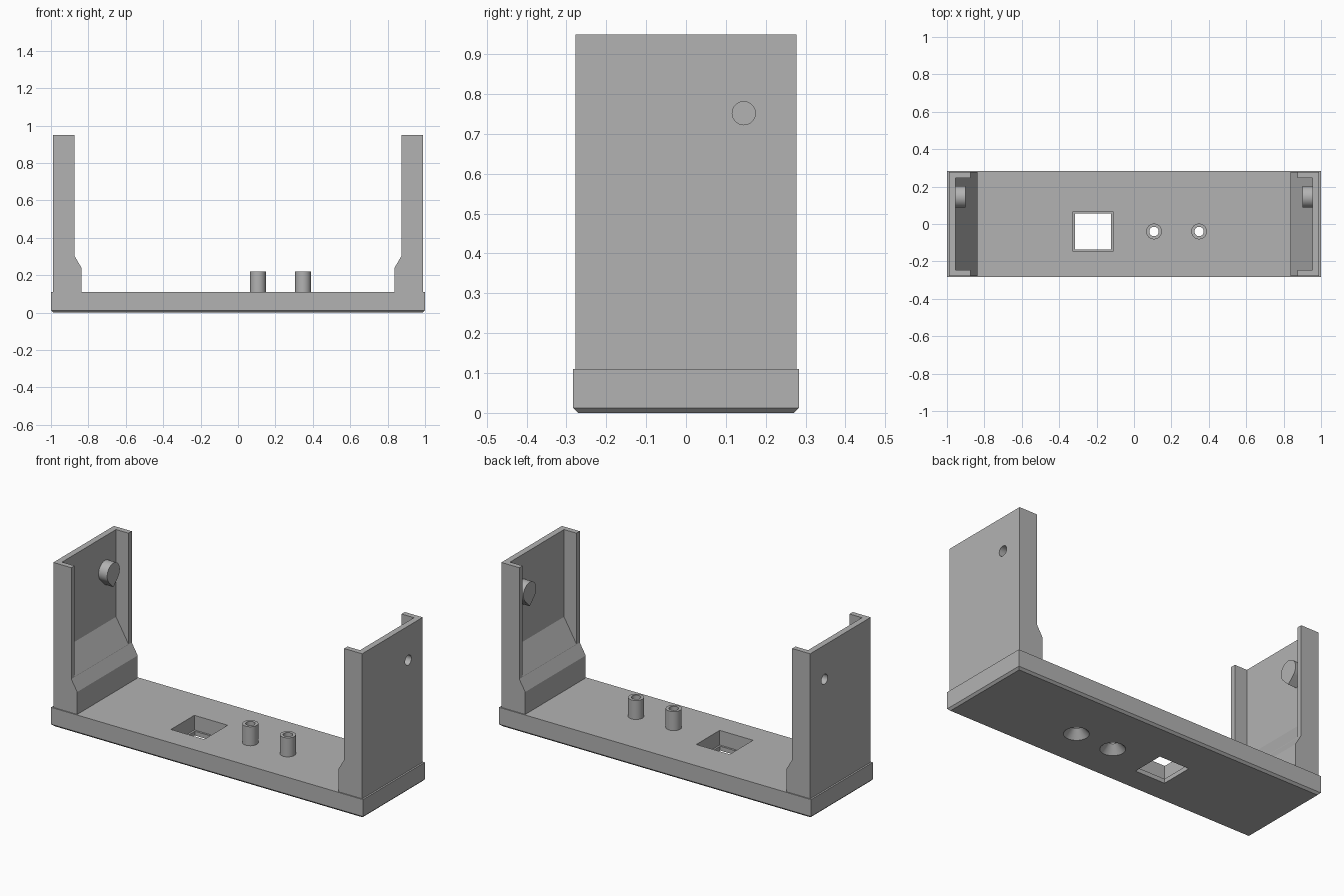
import bpy, bmesh, math
from mathutils import Vector

cube = bpy.data.objects.get("Cube")
if cube:
    bpy.data.objects.remove(cube, do_unlink=True)

GREY = (0.45, 0.45, 0.45, 1)
grey = bpy.data.materials.new("plain grey")
grey.use_nodes = True
grey.diffuse_color = GREY
grey.node_tree.nodes["Principled BSDF"].inputs["Base Color"].default_value = GREY


def add(name, bm):
    bmesh.ops.recalc_face_normals(bm, faces=bm.faces)
    mesh = bpy.data.meshes.new(name)
    bm.to_mesh(mesh)
    bm.free()
    mesh.materials.append(grey)
    ob = bpy.data.objects.new(name, mesh)
    bpy.context.collection.objects.link(ob)
    return ob


def prism(name, points, axis, start, end, bevel=0):
    """Extrude a flat outline along x, y or z."""
    bm = bmesh.new()

    def place(p, h):
        return {"x": (h, *p), "y": (p[0], h, p[1]), "z": (*p, h)}[axis]
    face = bm.faces.new([bm.verts.new(place(p, start)) for p in points])
    rim = list(face.edges)
    top = bmesh.ops.extrude_face_region(bm, geom=[face], use_keep_orig=True)["geom"]
    shift = Vector(place((0, 0), end - start))
    bmesh.ops.translate(bm, vec=shift, verts=[v for v in top if isinstance(v, bmesh.types.BMVert)])
    bmesh.ops.recalc_face_normals(bm, faces=bm.faces)
    if bevel:
        bmesh.ops.bevel(bm, geom=rim, offset=bevel, segments=1, affect="EDGES")
    return add(name, bm)


def circle(x, y, r, n=40):
    return [(x + r * math.cos(math.tau * i / n), y + r * math.sin(math.tau * i / n)) for i in range(n)]


def rect(x0, x1, y0, y1):
    return [(x0, y0), (x1, y0), (x1, y1), (x0, y1)]


def cut(targets, cutter):
    cutter.hide_render = True
    for ob in targets:
        mod = ob.modifiers.new("cut", "BOOLEAN")
        mod.operation, mod.solver, mod.object = "DIFFERENCE", "EXACT", cutter
        with bpy.context.temp_override(object=ob, active_object=ob, selected_objects=[ob]):
            bpy.ops.object.modifier_apply(modifier=mod.name)
    bpy.data.objects.remove(cutter, do_unlink=True)


# Base plate with a chamfered underside
base = prism("base_plate", rect(-1, 1, -0.283, 0.283), "z", 0, 0.11, bevel=0.012)
parts = [base]

# Square window with a narrow ledge near the bottom
cut([base], prism("window_cutter", rect(-0.327, -0.113, -0.147, 0.067), "z", 0.025, 0.2))
cut([base], prism("ledge_cutter", rect(-0.316, -0.124, -0.136, 0.056), "z", -0.1, 0.06))

# Hollow posts, countersunk from below
for label, x in (("inner", 0.107), ("outer", 0.348)):
    post = prism(label + "_post", circle(x, -0.04, 0.042), "z", 0.105, 0.22)
    cut([base, post], prism("bore_cutter", circle(x, -0.04, 0.025), "z", -0.1, 0.3))
    bm = bmesh.new()
    bmesh.ops.create_cone(bm, cap_ends=True, segments=40, radius1=0.075, radius2=0.021, depth=0.06)
    bmesh.ops.translate(bm, vec=(x, -0.04, 0.02), verts=bm.verts)
    cut([base], add("countersink_cutter", bm))
    parts.append(post)

# Channel-shaped end uprights
PROFILE = [(0.99, 0.105), (0.837, 0.105), (0.837, 0.24), (0.875, 0.305), (0.875, 0.95), (0.99, 0.95)]
POCKET = [(0.955, 0.444), (0.955, 1), (0.8, 1), (0.8, 0.179)]
for label, s in (("left", 1), ("right", -1)):
    upright = prism(label + "_upright", [(s * x, z) for x, z in PROFILE], "y", -0.277, 0.277)
    cut([upright], prism("pocket_cutter", [(s * x, z) for x, z in POCKET], "y", -0.247, 0.247))

    # Teardrop peg on the inner wall, with a blind hole from outside
    y, z, r = 0.145, 0.752, 0.058
    tear = [(y + r * math.cos(a), z + r * math.sin(a))
            for a in (math.radians(-45 + 270 * i / 30) for i in range(31))]
    tear.append((y, z - r * math.sqrt(2)))
    peg = prism(label + "_peg", tear, "x", s * 0.96, s * 0.90)
    cut([upright, peg], prism("hole_cutter", circle(y, z, 0.029), "x", s * 0.93, s * 1.1))
    parts += [upright, peg]

# Smooth round walls, keep sharp edges
bpy.ops.object.select_all(action="DESELECT")
for ob in parts:
    ob.select_set(True)
bpy.context.view_layer.objects.active = base
bpy.ops.object.shade_smooth_by_angle(angle=math.radians(30))
